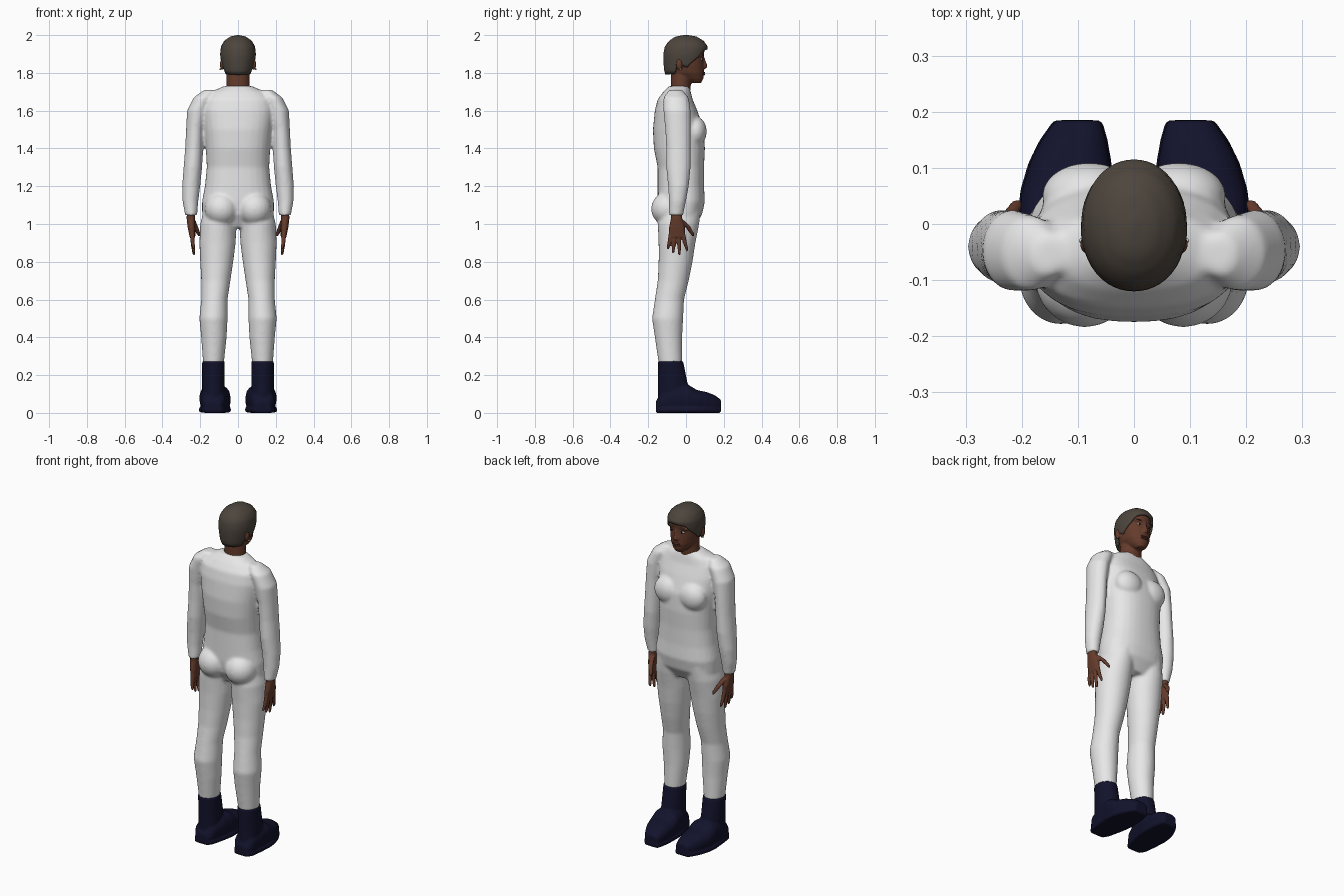
import bpy
import bmesh
from math import sin, cos, tau
from mathutils import Vector, Matrix

default_cube = bpy.data.objects.get("Cube")
if default_cube:
    bpy.data.objects.remove(default_cube, do_unlink=True)

CM = 0.01  # all sections below are written in hundredths of a unit


def material(name, colour):
    mat = bpy.data.materials.new(name)
    mat.use_nodes = True
    mat.diffuse_color = (*colour, 1)
    mat.node_tree.nodes["Principled BSDF"].inputs["Base Color"].default_value = (*colour, 1)
    return mat


suit_white = material("suit white", (0.8, 0.8, 0.8))
skin_brown = material("skin brown", (0.13, 0.045, 0.025))
hair_brown = material("hair taupe", (0.075, 0.06, 0.047))
boot_navy = material("boot navy", (0.006, 0.006, 0.025))
eye_white = material("eye white", (0.7, 0.68, 0.65))
pupil_dark = material("pupil dark", (0.01, 0.006, 0.005))
lip_brown = material("lip brown", (0.09, 0.025, 0.018))


def interpolate(rows, t):
    """Blend the two table rows on either side of t."""
    for low, high in zip(rows, rows[1:]):
        if t <= high[0]:
            f = max(0, (t - low[0]) / (high[0] - low[0]))
            return [a + (b - a) * f for a, b in zip(low, high)][1:]
    return rows[-1][1:]


def oval(bounds, angle, power=2):
    """Point on a rounded outline that fills the given bounds."""
    u0, u1, v0, v1 = bounds
    c, s = cos(angle), sin(angle)
    k = (abs(c) ** power + abs(s) ** power) ** (-1 / power)
    return (u0 + u1 + (u1 - u0) * c * k) / 2, (v0 + v1 + (v1 - v0) * s * k) / 2


def loft(bm, rows, axis="z", power=2, sides=24):
    """Closed skin through sections (position, u min, u max, v min, v max)."""
    rings = []
    for position, *bounds in rows:
        ring = []
        for i in range(sides):
            u, v = oval(bounds, tau * i / sides, power)
            co = (u, v, position) if axis == "z" else (u, position, v)
            ring.append(bm.verts.new(Vector(co) * CM))
        rings.append(ring)
    for a, b in zip(rings, rings[1:]):
        for i in range(sides):
            j = (i + 1) % sides
            bm.faces.new((a[i], a[j], b[j], b[i]))
    bm.faces.new(rings[0])
    bm.faces.new(rings[-1])


def loft_pair(bm, rows, **options):
    loft(bm, rows, **options)
    loft(bm, [(p, -u1, -u0, v0, v1) for p, u0, u1, v0, v1 in rows], **options)


def finger(bm, points):
    """Tapering digit through (x, y, z, radius), on both hands."""
    loft_pair(bm, [(z, x - r, x + r, y - r, y + r) for x, y, z, r in points], sides=12)


def ball(bm, centre, radii, both=True):
    for side in ((1, -1) if both else (1,)):
        place = Matrix.Translation(Vector((centre[0] * side, *centre[1:])) * CM)
        scale = Matrix.Diagonal((*(Vector(radii) * CM), 1))
        bmesh.ops.create_uvsphere(bm, u_segments=20, v_segments=12, radius=1, matrix=place @ scale)


def finish(bm, name, mat, voxel=0, smoothing=8):
    bmesh.ops.recalc_face_normals(bm, faces=bm.faces)
    for face in bm.faces:
        face.smooth = True
    mesh = bpy.data.meshes.new(name)
    bm.to_mesh(mesh)
    bm.free()
    mesh.materials.append(mat)
    obj = bpy.data.objects.new(name, mesh)
    bpy.context.collection.objects.link(obj)
    if voxel:  # fuse overlapping volumes into one soft skin
        remesh = obj.modifiers.new("Fuse", "REMESH")
        remesh.mode = "VOXEL"
        remesh.voxel_size = voxel
        remesh.use_smooth_shade = True
        smooth = obj.modifiers.new("Soften", "SMOOTH")
        smooth.iterations = smoothing
    return obj


# Body suit: torso, legs, sleeves, chest and seat fused together
bm = bmesh.new()
loft(bm, [(98, -14, 14, -10, 4), (105, -19, 19, -14, 8.5), (112, -19, 19, -15, 10),
          (120, -17.5, 17.5, -15, 9.5), (130, -16.5, 16.5, -15, 9.5), (140, -17, 17, -17, 10),
          (150, -18, 18, -17.5, 9.5), (160, -19, 19, -16.5, 6), (166, -18, 18, -15, 3.5),
          (170, -14, 14, -12, 2.5), (173, -7.5, 7.5, -9, 1.5)], power=2.4, sides=32)
loft_pair(bm, [(26, 7.5, 18.5, -14.5, -2), (40, 6, 19.5, -16.5, -2), (50, 5.5, 20.5, -18, -1.5),
               (60, 5.5, 19.5, -16.5, -1), (70, 4, 19.5, -15, 1.5), (80, 2.5, 20, -14.5, 3.5),
               (90, 1.2, 20.5, -14.5, 5), (100, 0.8, 20, -15, 7), (108, 1, 18, -14, 8)])
loft_pair(bm, [(171, 12, 18, -9, -2), (167, 13, 23.5, -12, 1.5), (160, 16, 27, -12, 2.5),
               (150, 18, 27.5, -11, 2.5), (140, 18.5, 28, -10.5, 2.5), (130, 19, 28.8, -10.5, 2.5),
               (120, 20, 29.6, -9.5, 1.5), (112, 21, 29.4, -9, 0), (104.5, 21.6, 28, -9, -1.5)])
ball(bm, (8.8, -9.5, 108), (9, 9, 9))
ball(bm, (8, 5, 149), (8.5, 6, 8))
finish(bm, "body_suit", suit_white, voxel=0.008)

# Boots: upright shaft plus a blunt-toed foot
bm = bmesh.new()
loft_pair(bm, [(3, 7, 19, -15, 2), (15, 7, 19, -14.8, 1), (27.5, 7, 19, -15, -1.5)])
foot = [(-16, 9, 17, 1, 6), (-13, 7, 19, 0, 11), (-5, 5, 20, 0, 15), (1, 4, 20.4, 0.5, 15),
        (6, 4, 20, 0.5, 12), (11, 4.3, 18.5, 0.5, 11), (15, 5, 16.5, 0.5, 9.5), (18.5, 6, 14, 2, 7)]
loft_pair(bm, foot, axis="y", power=2.6)
# Welted sole following the foot
loft_pair(bm, [(y, x0 - 0.3, x1 + 0.3, 0, 3.2) for y, x0, x1, *_ in foot], axis="y", power=5)
finish(bm, "boots", boot_navy, voxel=0.006, smoothing=4)

# Hands: flat palm, four spread fingers and a thumb
bm = bmesh.new()
loft_pair(bm, [(108, 23, 27, -8, -2.5), (103, 22.8, 27.2, -8, -2), (98, 22.6, 26.6, -9, -0.5),
               (93, 22.6, 25.6, -9, -0.5)], power=2.4)
for knuckle, tip, end in ((-8, -9.5, 86.5), (-6, -6.8, 84.5), (-3.8, -3.5, 83.3), (-1.6, 0.5, 85.5)):
    finger(bm, [(24.3, knuckle, 95, 1.2), (24, (knuckle + tip) / 2, 90, 1.1),
                (23.4, tip, end + 1, 0.8), (23.2, tip, end, 0.4)])
finger(bm, [(24, -2.5, 102, 1.6), (22.5, 1, 98.5, 1.4), (21, 3.2, 95, 1.1), (20.5, 3.8, 93.5, 0.6)])
finish(bm, "hands", skin_brown, voxel=0.0045, smoothing=4)

# Head: neck, face, nose, brow ridge, jaw and ears
bm = bmesh.new()
loft(bm, [(168, -6.3, 6.3, -8.5, 2), (173, -6.2, 6.2, -8, 2.5), (182, -6, 6, -8, 3)])
loft(bm, [(174.6, -2.5, 2.5, 3, 8), (177, -4.8, 4.8, -4, 9.2), (180, -6.8, 6.8, -8.5, 9.5),
          (184, -7.8, 7.8, -10.5, 9.4), (188, -8.2, 8.2, -11, 9.2), (193, -8.2, 8.2, -11, 10),
          (197, -5.5, 5.5, -7, 6.5)], power=2.2)
loft(bm, [(182.3, -1.7, 1.7, 6, 10.5), (183.3, -1.8, 1.8, 6, 11.5), (186, -1, 1, 6, 10.6),
          (189, -0.8, 0.8, 6, 9.6)], sides=12)
ball(bm, (3.4, 7.3, 189.2), (3, 1.8, 0.9))
ball(bm, (8.4, -3.6, 184.5), (1.2, 1.7, 3))
finish(bm, "head", skin_brown, voxel=0.005, smoothing=3)

# Eyes, pupils, brows, lips and ear studs
for name, mat, centre, radii in (
        ("eyes", eye_white, (3.3, 7.8, 187.3), (1.4, 1.1, 0.65)),
        ("pupils", pupil_dark, (3.3, 8.7, 187.3), (0.55, 0.35, 0.55)),
        ("eyebrows", hair_brown, (3.5, 8.7, 189.6), (2.1, 0.6, 0.4)),
        ("ear_studs", eye_white, (9.3, -3, 182), (0.5, 0.5, 0.5))):
    bm = bmesh.new()
    ball(bm, centre, radii)
    finish(bm, name, mat)
bm = bmesh.new()
for height in (179.1, 180.1):
    ball(bm, (0, 8.9, height), (2.5, 1.2, 0.65), both=False)
finish(bm, "lips", lip_brown)

# Hair: cap whose lower edge sweeps from nape to temple to forehead
cap = [(178, -7, 7, -10.5, 9), (181, -8.2, 8.2, -11.5, 10), (186, -9, 9, -12, 10.4),
       (190, -9.5, 9.5, -12, 11), (194, -9, 9, -11.2, 11.5), (197, -7.3, 7.3, -9, 9.3),
       (199.3, -4, 4, -5.5, 5.5), (200, -0.5, 0.5, -1, 1)]
hairline = [(-1, 179), (-0.5, 179.5), (-0.35, 184), (-0.1, 184), (0.1, 182.5), (0.3, 185),
            (0.6, 188), (0.8, 191.5), (1, 192.5)]
bm = bmesh.new()
sides, steps = 48, 16
rings = []
for step in range(steps + 1):
    rise = sin(tau / 4 * step / steps)
    ring = []
    for i in range(sides):
        angle = tau * i / sides
        edge = interpolate(hairline, sin(angle))[0]
        z = edge + (200 - edge) * rise
        ring.append(bm.verts.new(Vector((*oval(interpolate(cap, z), angle, 2.1), z)) * CM))
    rings.append(ring)
for a, b in zip(rings, rings[1:]):
    for i in range(sides):
        j = (i + 1) % sides
        bm.faces.new((a[i], a[j], b[j], b[i]))
bm.faces.new(rings[-1])
hair = finish(bm, "hair", hair_brown)
thickness = hair.modifiers.new("Thickness", "SOLIDIFY")
thickness.thickness = 0.012
thickness.offset = -1
